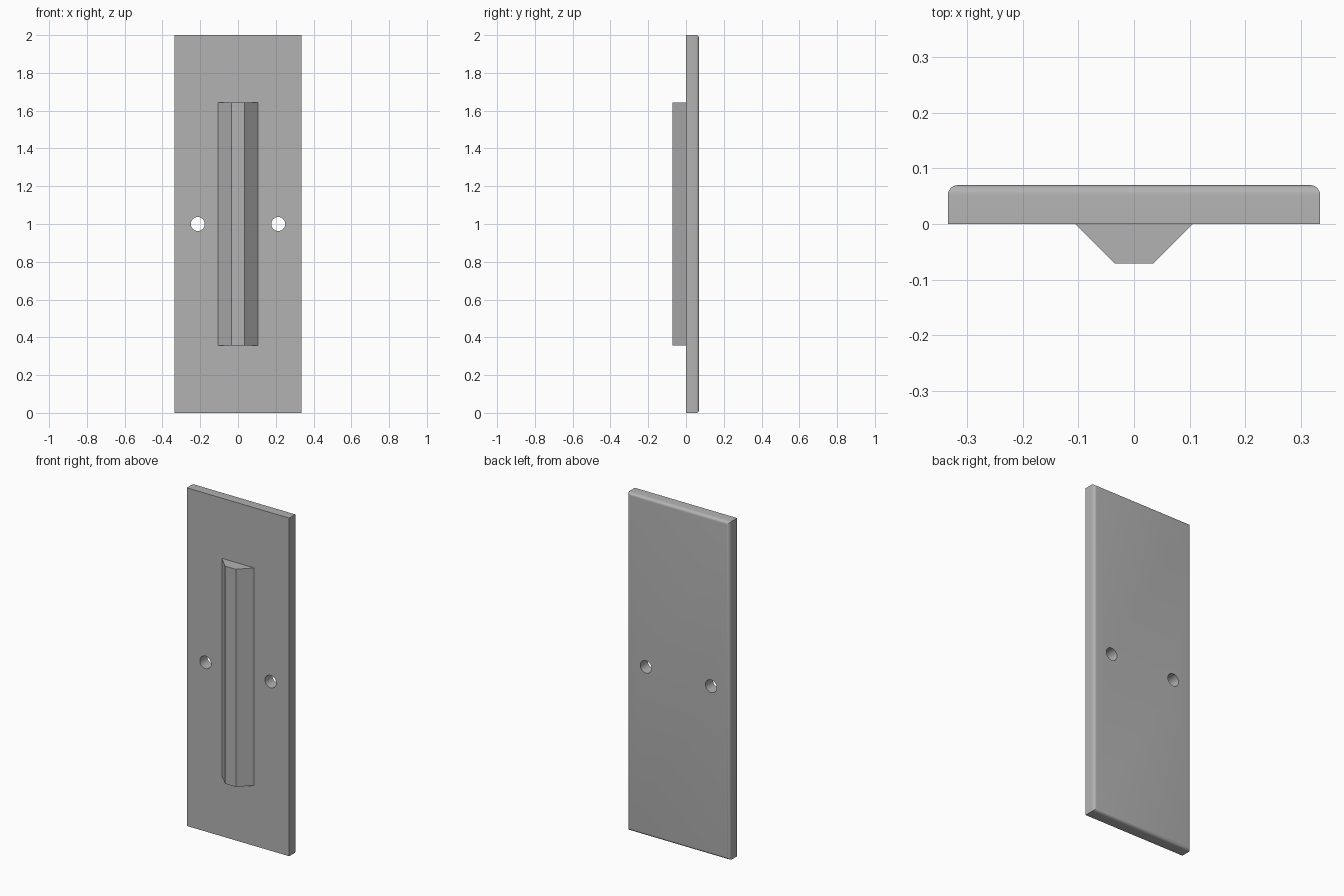
import bpy
import bmesh
from math import pi, radians
from mathutils import Matrix

old = bpy.data.objects.get("Cube")
if old:
    bpy.data.objects.remove(old, do_unlink=True)

WIDTH, HEIGHT, DEPTH = 0.67, 2.0, 0.07
ROUND = 0.018
HOLE_X, HOLE_R = 0.213, 0.037

grey = bpy.data.materials.new("plain grey")
grey.use_nodes = True
grey.diffuse_color = (0.45, 0.45, 0.45, 1)
grey.node_tree.nodes["Principled BSDF"].inputs["Base Color"].default_value = grey.diffuse_color


def make_object(name, bm):
    bmesh.ops.recalc_face_normals(bm, faces=bm.faces)
    mesh = bpy.data.meshes.new(name)
    bm.to_mesh(mesh)
    bm.free()
    mesh.materials.append(grey)
    obj = bpy.data.objects.new(name, mesh)
    bpy.context.collection.objects.link(obj)
    return obj


# Flat plate with rounded edges around its back face
bm = bmesh.new()
bmesh.ops.create_cube(bm, size=1, matrix=Matrix.Translation((0, DEPTH / 2, HEIGHT / 2))
                      @ Matrix.Diagonal((WIDTH, DEPTH, HEIGHT, 1)))
back_edges = [e for e in bm.edges if all(v.co.y > DEPTH / 2 for v in e.verts)]
bmesh.ops.bevel(bm, geom=back_edges, offset=ROUND, segments=6, profile=0.5, affect='EDGES')
plate = make_object("plate", bm)

# Two screw holes through the plate
bm = bmesh.new()
for side in (-1, 1):
    bmesh.ops.create_cone(bm, cap_ends=True, segments=32, radius1=HOLE_R, radius2=HOLE_R,
                          depth=DEPTH * 3,
                          matrix=Matrix.Translation((side * HOLE_X, DEPTH / 2, HEIGHT / 2))
                          @ Matrix.Rotation(pi / 2, 4, 'X'))
cutter = make_object("hole_cutter", bm)
cutter.hide_render = True

holes = plate.modifiers.new("screw holes", 'BOOLEAN')
holes.operation = 'DIFFERENCE'
holes.solver = 'EXACT'
holes.object = cutter
bpy.ops.object.select_all(action='DESELECT')
bpy.context.view_layer.objects.active = plate
plate.select_set(True)
bpy.ops.object.modifier_apply(modifier=holes.name)
bpy.data.objects.remove(cutter, do_unlink=True)
bpy.ops.object.shade_smooth_by_angle(angle=radians(30))

# Tapered grip rib on the front
bm = bmesh.new()
profile = [(-0.106, 0), (-0.035, -0.071), (0.035, -0.071), (0.106, 0)]
base = bm.faces.new([bm.verts.new((x, y, 0.357)) for x, y in profile])
top = bmesh.ops.extrude_face_region(bm, geom=[base], use_keep_orig=True)["geom"]
bmesh.ops.translate(bm, vec=(0, 0, 1.287), verts=[v for v in top if isinstance(v, bmesh.types.BMVert)])
make_object("grip_rib", bm)
